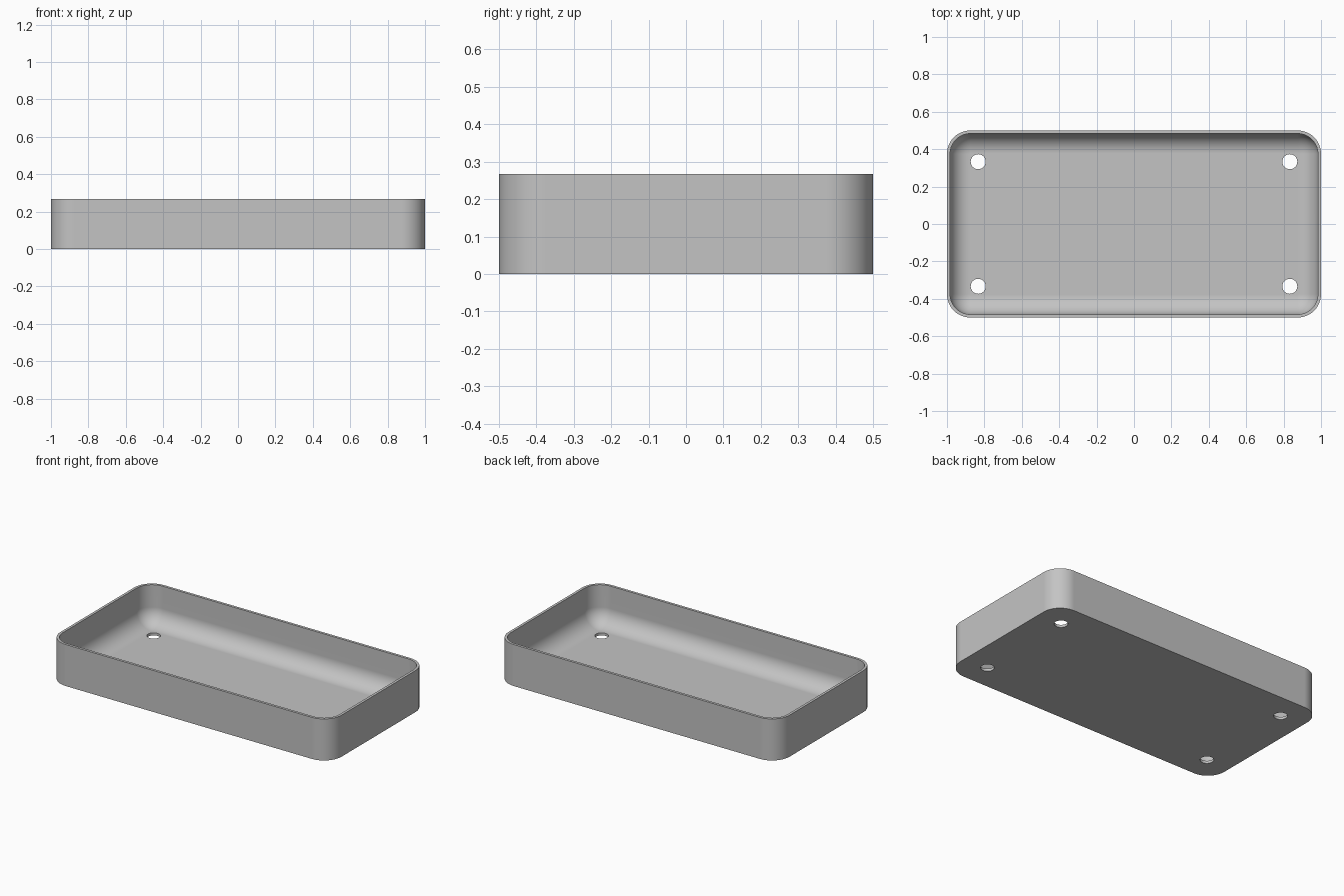
import bpy, bmesh, math

cube = bpy.data.objects.get("Cube")
if cube:
    bpy.data.objects.remove(cube, do_unlink=True)

HALF_X, HALF_Y, HEIGHT = 1.0, 0.5, 0.267
CORNER, WALL, FLOOR = 0.125, 0.0167, 0.0167
FILLET = CORNER - WALL - 0.002
HOLE_X, HOLE_Y, HOLE_R = 0.833, 0.333, 0.04
CORNER_STEPS, FILLET_STEPS = 16, 14

grey = bpy.data.materials.new("light grey")
grey.use_nodes = True
colour = (0.55, 0.55, 0.55, 1)
grey.diffuse_color = colour
grey.node_tree.nodes["Principled BSDF"].inputs["Base Color"].default_value = colour


def rounded_ring(bm, inset, z):
    """Rounded rectangle of vertices, shrunk by inset."""
    radius = CORNER - inset
    ring = []
    for quarter, (sx, sy) in enumerate([(1, 1), (-1, 1), (-1, -1), (1, -1)]):
        for i in range(CORNER_STEPS + 1):
            a = (quarter + i / CORNER_STEPS) * math.pi / 2
            ring.append(bm.verts.new((sx * (HALF_X - CORNER) + radius * math.cos(a),
                                      sy * (HALF_Y - CORNER) + radius * math.sin(a), z)))
    return ring


# Tray shell: outer wall, rim, inner wall and the rounded run into the floor
profile = [(0, 0), (0, HEIGHT), (WALL, HEIGHT)]
for i in range(FILLET_STEPS + 1):
    a = i / FILLET_STEPS * math.pi / 2
    profile.append((WALL + FILLET * (1 - math.cos(a)),
                    FLOOR + FILLET * (1 - math.sin(a))))

bm = bmesh.new()
rings = [rounded_ring(bm, inset, z) for inset, z in profile]
for low, high in zip(rings, rings[1:]):
    for i in range(len(low)):
        j = (i + 1) % len(low)
        bm.faces.new((low[i], low[j], high[j], high[i]))
bm.faces.new(rings[0][::-1])
bm.faces.new(rings[-1])
bmesh.ops.recalc_face_normals(bm, faces=bm.faces)
mesh = bpy.data.meshes.new("tray")
bm.to_mesh(mesh)
bm.free()
mesh.materials.append(grey)
tray = bpy.data.objects.new("tray", mesh)
bpy.context.collection.objects.link(tray)

# Four screw holes through the floor
cutters = []
for sx in (-1, 1):
    for sy in (-1, 1):
        bpy.ops.mesh.primitive_cylinder_add(vertices=48, radius=HOLE_R, depth=0.2,
                                            location=(sx * HOLE_X, sy * HOLE_Y, 0))
        cutter = bpy.context.object
        cutter.name = "hole_cutter"
        cutter.hide_render = True
        cutter.data.materials.append(grey)
        cutters.append(cutter)
        cut = tray.modifiers.new("screw hole", "BOOLEAN")
        cut.operation = "DIFFERENCE"
        cut.solver = "EXACT"
        cut.object = cutter

bpy.ops.object.select_all(action="DESELECT")
tray.select_set(True)
bpy.context.view_layer.objects.active = tray
bpy.ops.object.convert(target="MESH")
for cutter in cutters:
    bpy.data.objects.remove(cutter, do_unlink=True)

# Smooth curves, crisp rim and holes, flat floor
bpy.ops.object.shade_smooth_by_angle(angle=math.radians(35))
normals = tray.modifiers.new("even shading", "WEIGHTED_NORMAL")
normals.keep_sharp = True
